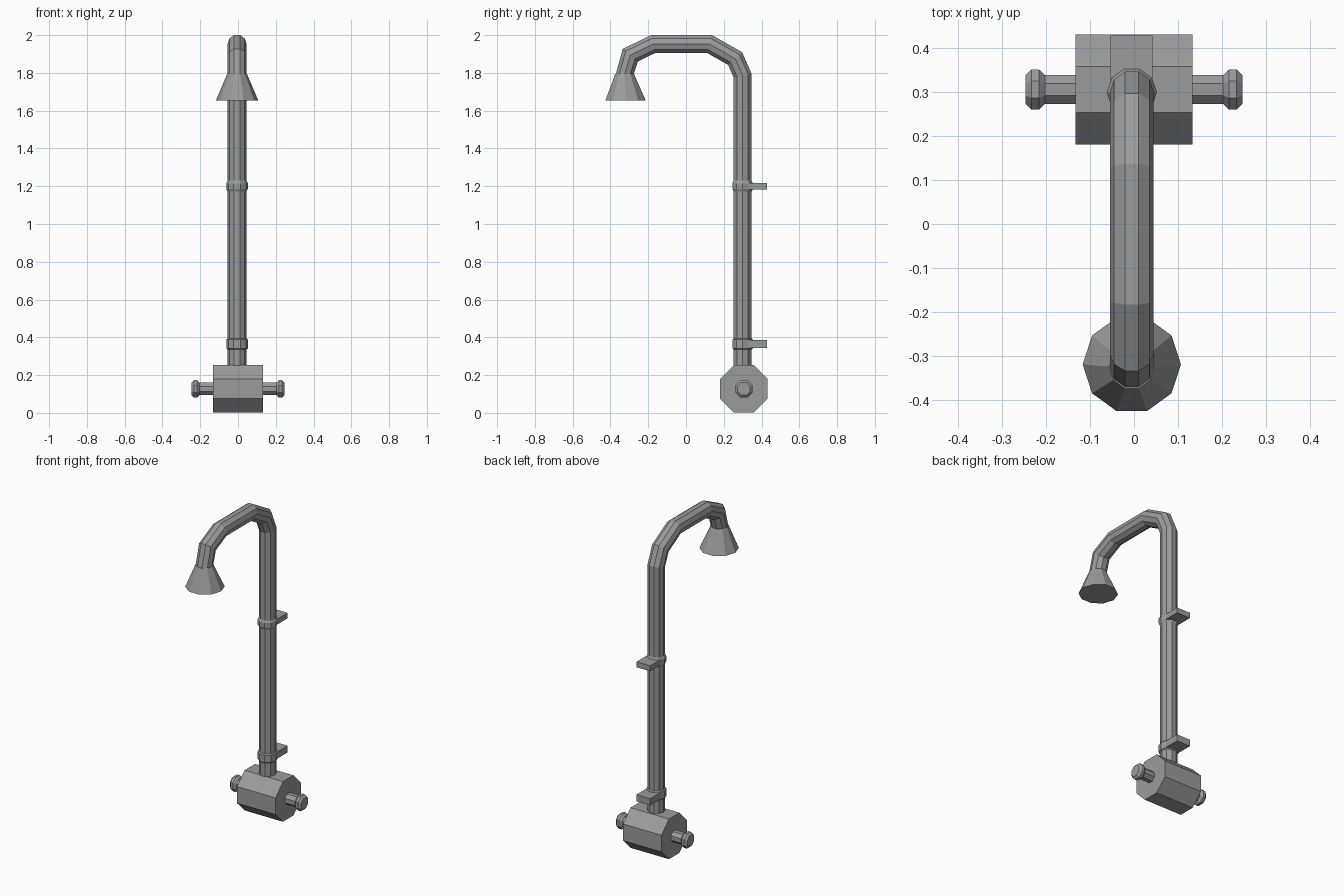
import bpy, bmesh
from math import sin, cos, pi
from mathutils import Vector

cube = bpy.data.objects.get("Cube")
if cube:
    bpy.data.objects.remove(cube)

metal = bpy.data.materials.new("grey_metal")
metal.use_nodes = True
GREY = (0.33, 0.33, 0.33, 1)
metal.diffuse_color = GREY
metal.node_tree.nodes["Principled BSDF"].inputs["Base Color"].default_value = GREY

X, Y, Z = Vector((1, 0, 0)), Vector((0, 1, 0)), Vector((0, 0, 1))


def finish(name, bm):
    bmesh.ops.recalc_face_normals(bm, faces=bm.faces)
    mesh = bpy.data.meshes.new(name)
    bm.to_mesh(mesh)
    bm.free()
    mesh.materials.append(metal)
    obj = bpy.data.objects.new(name, mesh)
    bpy.context.collection.objects.link(obj)
    return obj


def loft(name, rings, sides, turn=0.0):
    """Skin capped rings given as (centre, first axis, second axis)."""
    bm = bmesh.new()
    loops = []
    for c, u, v in rings:
        angles = [turn + 2 * pi * i / sides for i in range(sides)]
        loops.append([bm.verts.new(c + u * cos(a) + v * sin(a)) for a in angles])
    for a, b in zip(loops, loops[1:]):
        for i in range(sides):
            j = (i + 1) % sides
            bm.faces.new((a[i], a[j], b[j], b[i]))
    bm.faces.new(loops[0])
    bm.faces.new(loops[-1])
    return finish(name, bm)


def box(name, lo, hi):
    bm = bmesh.new()
    bmesh.ops.create_cube(bm, size=1)
    for v in bm.verts:
        v.co = Vector((lo[k] + (v.co[k] + 0.5) * (hi[k] - lo[k]) for k in range(3)))
    return finish(name, bm)


PX, PY, PR = -0.005, 0.30, 0.05      # riser axis and pipe radius
VY, VZ = 0.3065, 0.127               # valve axis
FLAT = 1 / cos(pi / 8)               # octagon apothem to radius


def x_lathe(name, profile):
    rings = [(Vector((x, VY, VZ)), Y * r * FLAT, Z * r * FLAT) for x, r in profile]
    return loft(name, rings, 8, pi / 8)


# Mixer valve body and its two handles
x_lathe("valve_body", [(-0.133, 0.1255), (0.133, 0.1255)])
handle = [(0.13, 0.033), (0.203, 0.033), (0.217, 0.046), (0.234, 0.046), (0.247, 0.033)]
for side, s in (("left", 1), ("right", -1)):
    x_lathe(side + "_handle", [(s * x, r) for x, r in handle])

# Riser pipe with mitred bends, ending in a level ring at the head
path = [(PY, 0.2), (PY, 1.785), (0.26, 1.876), (0.124, 1.953),
        (-0.173, 1.953), (-0.295, 1.894), (-0.325, 1.79)]
pts = [Vector((PX, y, z)) for y, z in path]
rings = []
for i, p in enumerate(pts):
    if i in (0, len(pts) - 1):
        across = Y if i == 0 else -Y
        rings.append((p, X * PR, across * PR))
        continue
    d_in = (p - pts[i - 1]).normalized()
    d_out = (pts[i + 1] - p).normalized()
    tangent = (d_in + d_out).normalized()
    rings.append((p, X * PR, tangent.cross(X) * -PR / tangent.dot(d_in)))
if rings[1][2].dot(Y) < 0:
    rings = [rings[0]] + [(c, u, -v) for c, u, v in rings[1:-1]] + [rings[-1]]
loft("riser_pipe", rings, 10)

# Flared shower head
loft("shower_head", [(Vector((PX, -0.325, 1.795)), X * 0.052, Y * 0.052),
                     (Vector((PX, -0.32, 1.655)), X * 0.112, Y * 0.112)], 10)

# Pipe collars with wall brackets
for name, z, chamfer in (("upper", 1.2, 0.014), ("lower", 0.365, 0.006)):
    profile = [(-0.029, PR), (chamfer - 0.029, 0.057), (0.029 - chamfer, 0.057), (0.029, PR)]
    loft(name + "_collar", [(Vector((PX, PY, z + h)), X * r, Y * r) for h, r in profile], 10)
    t = 0.017 if name == "upper" else 0.021
    box(name + "_bracket", (-0.053, PY, z - t), (0.042, 0.43, z + t))
